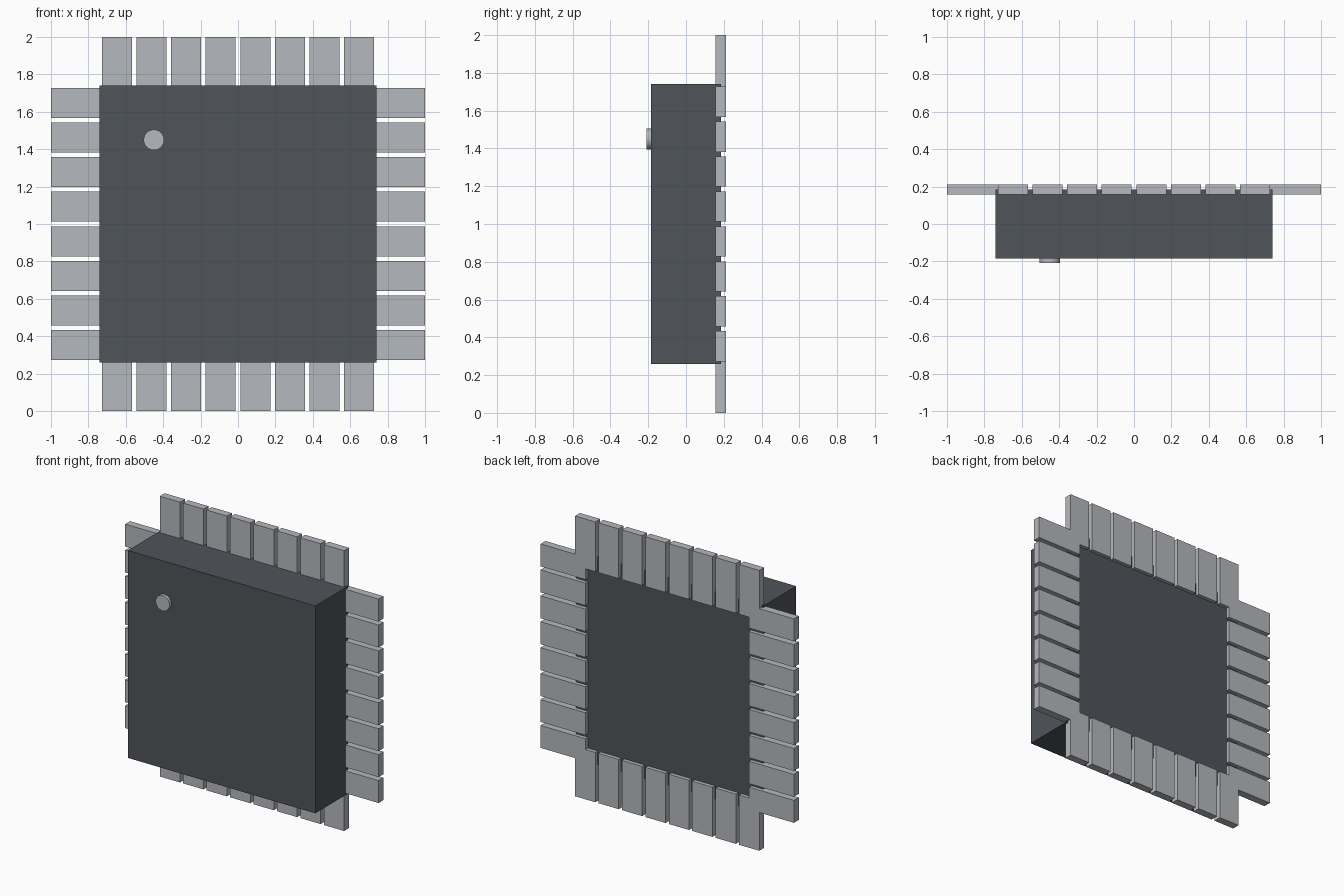
import bpy
from math import radians

if "Cube" in bpy.data.objects:
    bpy.data.objects.remove(bpy.data.objects["Cube"])


def make_material(name, rgb):
    mat = bpy.data.materials.new(name)
    mat.use_nodes = True
    mat.diffuse_color = (*rgb, 1)
    mat.node_tree.nodes["Principled BSDF"].inputs["Base Color"].default_value = (*rgb, 1)
    return mat


charcoal = make_material("charcoal_plastic", (0.08, 0.087, 0.102))
silver = make_material("silver_metal", (0.46, 0.48, 0.51))


def box(name, low, high, mat):
    """Box spanning two opposite corners."""
    bpy.ops.mesh.primitive_cube_add(size=1)
    obj = bpy.context.object
    obj.name = name
    middle = [(a + b) / 2 for a, b in zip(low, high)]
    span = [b - a for a, b in zip(low, high)]
    for v in obj.data.vertices:
        v.co = [c * s for c, s in zip(v.co, span)]
    obj.location = middle
    obj.data.materials.append(mat)
    return obj


# Package body
HALF, DEPTH, MID = 0.74, 0.185, 1.0
box("chip_body", (-HALF, -DEPTH, MID - HALF), (HALF, DEPTH, MID + HALF), charcoal)

# Flat pins on all four edges, reaching in under the rear of the body
PINS, PITCH, WIDTH = 8, 0.185, 0.16
INNER, OUTER = 0.645, 1.0
BACK, FRONT = 0.212, 0.157
for i in range(PINS):
    centre = (i - (PINS - 1) / 2) * PITCH
    a, b = centre - WIDTH / 2, centre + WIDTH / 2
    for side, (near, far) in {"low": (-OUTER, -INNER), "high": (INNER, OUTER)}.items():
        box(f"{side}_row_pin_{i + 1}", (a, FRONT, MID + near), (b, BACK, MID + far), silver)
        box(f"{side}_column_pin_{i + 1}", (near, FRONT, MID + a), (far, BACK, MID + b), silver)

# Round orientation marker on the front
bpy.ops.mesh.primitive_cylinder_add(vertices=24, radius=0.055, depth=0.04,
                                    location=(-0.45, -0.188, 1.45),
                                    rotation=(radians(90), 0, 0))
marker = bpy.context.object
marker.name = "corner_marker"
marker.data.materials.append(silver)
bpy.ops.object.shade_smooth_by_angle(angle=radians(30))
